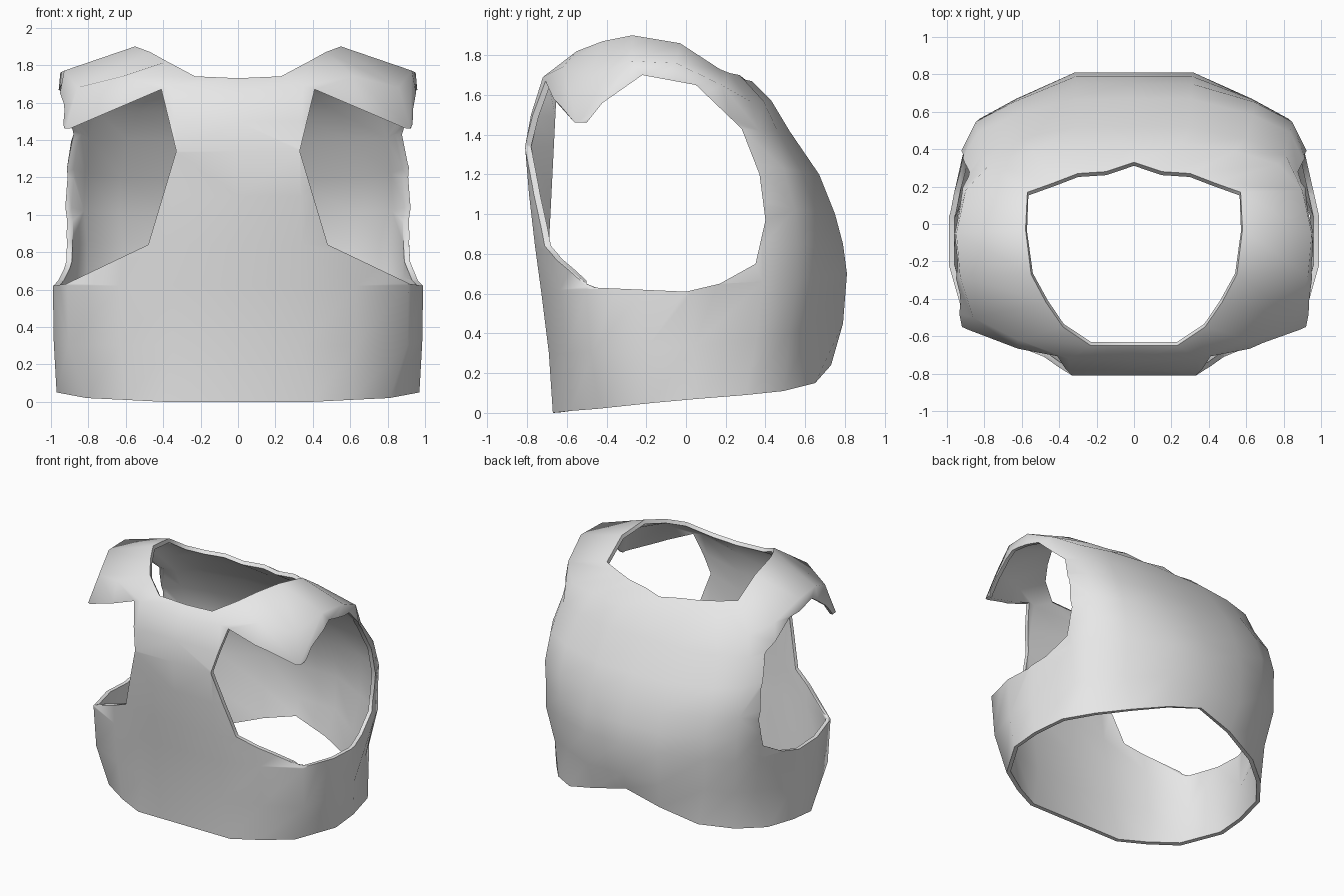
import bpy
import bmesh

cube = bpy.data.objects.get("Cube")
if cube:
    bpy.data.objects.remove(cube, do_unlink=True)


def make_material(name, colour):
    material = bpy.data.materials.new(name)
    material.use_nodes = True
    material.diffuse_color = colour
    shader = material.node_tree.nodes["Principled BSDF"]
    shader.inputs["Base Color"].default_value = colour
    shader.inputs["Roughness"].default_value = 0.6
    return material


def make_object(name, bm):
    mesh = bpy.data.meshes.new(name)
    bm.to_mesh(mesh)
    bm.free()
    obj = bpy.data.objects.new(name, mesh)
    bpy.context.collection.objects.link(obj)
    return obj


def full_ring(half):
    """Complete a half ring, front centre to back centre, by mirroring it."""
    return half + [(-x, y, z) for x, y, z in reversed(half[1:-1])]


def loft(rings):
    bm = bmesh.new()
    loops = [[bm.verts.new(point) for point in ring] for ring in rings]
    for lower, upper in zip(loops, loops[1:]):
        count = len(lower)
        for i in range(count):
            j = (i + 1) % count
            bm.faces.new((lower[i], lower[j], upper[j], upper[i]))
    return bm


def prism_pair(name, profile, start, end, place):
    """Extrude a profile into a prism on each side of the body."""
    bm = bmesh.new()
    for side in (1, -1):
        caps = []
        for depth in (start, end):
            points = [place(a, b, depth) for a, b in profile]
            caps.append([bm.verts.new((side * x, y, z)) for x, y, z in points])
        near, far = caps
        bm.faces.new(near)
        bm.faces.new(far)
        for i in range(len(near)):
            j = (i + 1) % len(near)
            bm.faces.new((near[i], near[j], far[j], far[i]))
    bmesh.ops.recalc_face_normals(bm, faces=bm.faces)
    cutter = make_object(name, bm)
    cutter.hide_render = True
    return cutter


# Torso cross-section, scaled to each height
outline = [(0, -1), (.35, -1), (.64, -.87), (.92, -.68), (1, -.3), (1, .05),
           (.97, .5), (.88, .73), (.67, .87), (.32, 1), (0, 1)]
back_corner = range(6, 9)

# Each row: front height, back height, front depth, back depth, half width,
# and how far the back corners are drawn in
rows = [(.3, .45, .69, .79, .985, .9),
        (.62, .7, .73, .81, .99, .95),
        (.84, .85, .76, .79, .97, .97),
        (1.1, 1, .79, .75, .96, 1),
        (1.34, 1.2, .81, .67, .95, 1)]


def row_ring(front_z, back_z, front, back, width, corner):
    half = []
    for i, (u, v) in enumerate(outline):
        scale = corner if i in back_corner else 1
        y = v * scale * (front if v < 0 else back)
        t = (y + front) / (front + back)
        z = front_z + (back_z - front_z) * t * t
        half.append((u * scale * width, y, z))
    return full_ring(half)


# Hem with rounded corners, arched up at the back
hem = [(0, -.67, 0), (.4, -.67, 0), (.6, -.58, .01), (.81, -.45, .02),
       (.97, -.17, .05), (.97, .05, .07), (.92, .3, .09), (.77, .49, .11),
       (.56, .65, .15), (.28, .73, .24), (0, .75, .32)]

# Flared shoulder flap, shoulder line and neck opening
flap = [(0, -.78, 1.5), (.34, -.78, 1.5), (.62, -.69, 1.5),
        (.92, -.55, 1.46), (.97, -.3, 1.55), (.97, -.05, 1.55),
        (.92, .2, 1.47), (.81, .37, 1.42), (.6, .46, 1.42),
        (.3, .52, 1.42), (0, .52, 1.42)]
shoulder = [(0, -.73, 1.65), (.35, -.72, 1.69), (.62, -.62, 1.74),
            (.86, -.5, 1.68), (.93, -.28, 1.77), (.95, -.05, 1.76),
            (.9, .18, 1.65), (.77, .32, 1.57), (.54, .39, 1.57),
            (.25, .43, 1.57), (0, .43, 1.57)]
neck = [(0, -.65, 1.73), (.23, -.65, 1.74), (.38, -.55, 1.82),
        (.47, -.42, 1.87), (.55, -.27, 1.9), (.58, -.03, 1.86),
        (.57, .17, 1.73), (.43, .22, 1.71), (.3, .27, 1.7),
        (.15, .28, 1.68), (0, .33, 1.67)]

rings = [full_ring(hem)]
rings += [row_ring(*row) for row in rows]
rings += [full_ring(ring) for ring in (flap, shoulder, neck)]
body = make_object("torso_shell", loft(rings))
body.data.materials.append(make_material("light grey", (.8, .8, .8, 1)))
outer_count = len(body.data.vertices)

bpy.context.view_layer.objects.active = body
for obj in bpy.context.selected_objects:
    obj.select_set(False)
body.select_set(True)

# Wall thickness, growing inwards
solid = body.modifiers.new("thickness", "SOLIDIFY")
solid.thickness = .03
solid.offset = -1
bpy.ops.object.modifier_apply(modifier=solid.name)

# Thicker ridge down the inside of the chest
for vertex in body.data.vertices[outer_count:]:
    co = vertex.co
    if abs(co.x) < .01 and co.y < 0 and .7 < co.z < 1.7:
        co.y = max(co.y, -.69 + (co.z - .84) * .05)

# Arm openings: one profile across the chest, one through the sides
chest_profile = [(.41, 1.67), (.33, 1.34), (.48, .84), (.92, .63),
                 (1.3, .63), (1.3, 1.46), (.9, 1.46)]
side_profile = [(-.5, .65), (-.45, .63), (0, .61), (.17, .65), (.35, .75),
                (.4, .97), (.37, 1.2), (.28, 1.43), (.05, 1.65),
                (-.22, 1.7), (-.42, 1.56), (-.5, 1.46)]
cutters = [
    prism_pair("chest_cutter", chest_profile, -1.2, -.44,
               lambda a, b, depth: (a, depth, b)),
    prism_pair("side_cutter", side_profile, .62, 1.4,
               lambda a, b, depth: (depth, a, b)),
]
for cutter in cutters:
    cut = body.modifiers.new(cutter.name, "BOOLEAN")
    cut.operation = "DIFFERENCE"
    cut.solver = "EXACT"
    cut.object = cutter
    bpy.ops.object.modifier_apply(modifier=cut.name)
    bpy.data.objects.remove(cutter, do_unlink=True)

# Rest the hem on the ground and smooth the surface
lowest = min(vertex.co.z for vertex in body.data.vertices)
for vertex in body.data.vertices:
    vertex.co.z -= lowest
bpy.ops.object.shade_smooth_by_angle(angle=1.2)
